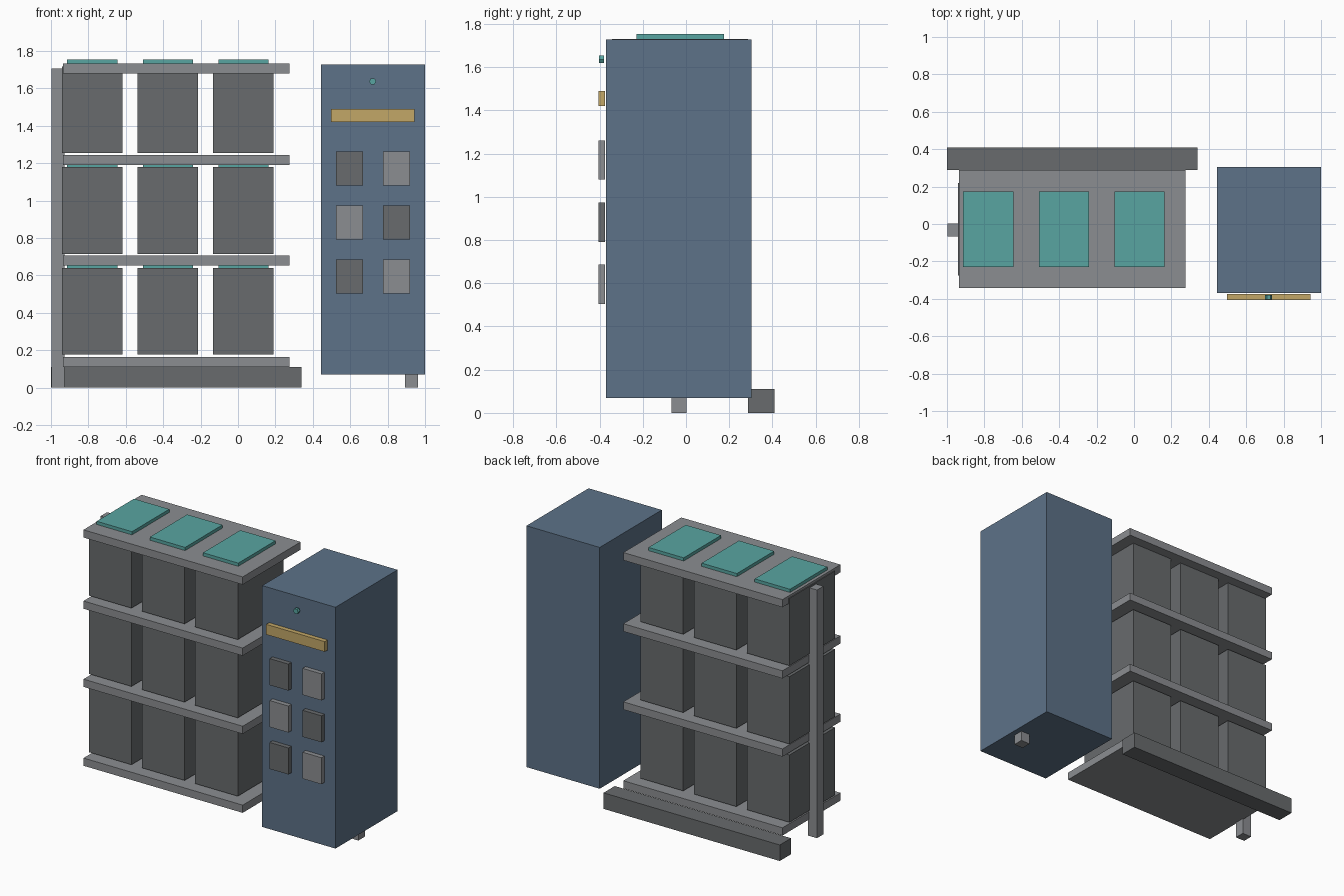
import bpy
import bmesh
from math import pi
from mathutils import Matrix

cube = bpy.data.objects.get("Cube")
if cube:
    bpy.data.objects.remove(cube, do_unlink=True)


def material(name, rgb):
    mat = bpy.data.materials.new(name)
    mat.use_nodes = True
    mat.diffuse_color = (*rgb, 1)
    mat.node_tree.nodes["Principled BSDF"].inputs["Base Color"].default_value = (*rgb, 1)
    return mat


LIGHT = material("light grey metal", (0.26, 0.27, 0.285))
DARK = material("dark grey", (0.138, 0.147, 0.153))
BLUE = material("slate blue", (0.109, 0.168, 0.246))
TEAL = material("teal", (0.098, 0.376, 0.356))
YELLOW = material("sand yellow", (0.54, 0.386, 0.136))


def finish(name, bm, mat):
    mesh = bpy.data.meshes.new(name)
    bm.to_mesh(mesh)
    bm.free()
    mesh.materials.append(mat)
    obj = bpy.data.objects.new(name, mesh)
    bpy.context.collection.objects.link(obj)
    return obj


def box(name, x, y, z, mat):
    """Box from its (low, high) limits on each axis."""
    bm = bmesh.new()
    limits = (x, y, z)
    centre = [(lo + hi) / 2 for lo, hi in limits]
    size = [hi - lo for lo, hi in limits]
    bmesh.ops.create_cube(bm, size=1, matrix=Matrix.Translation(centre) @ Matrix.Diagonal((*size, 1)))
    return finish(name, bm, mat)


# Rack: rear beam, shelves and support posts
box("rear_beam", (-1, 0.34), (0.288, 0.41), (0, 0.11), DARK)
for i, top in enumerate((0.164, 0.706, 1.243, 1.732)):
    box(f"shelf_{i + 1}", (-0.935, 0.275), (-0.342, 0.288), (top - 0.053, top), LIGHT)
for side, x in (("right", -0.962), ("left", 0.928)):
    box(f"{side}_post", (x - 0.035, x + 0.035), (-0.068, 0.002), (0, 1.705), LIGHT)

# Storage bins with lids, in three rows of three
for row in range(3):
    base = 0.177 + row * 0.538
    top = base + 0.463
    for col in range(3):
        x = -0.779 + col * 0.404
        tag = f"{row + 1}_{col + 1}"
        box(f"bin_{tag}", (x - 0.162, x + 0.162), (-0.275, 0.22), (base, top), DARK)
        box(f"bin_lid_{tag}", (x - 0.134, x + 0.134), (-0.23, 0.175), (top, top + 0.038), TEAL)

# Control cabinet
box("cabinet", (0.443, 1), (-0.37, 0.304), (0.07, 1.728), BLUE)
box("display_strip", (0.498, 0.943), (-0.405, -0.374), (1.42, 1.49), YELLOW)

# Chequered push panels on the cabinet front
for row in range(3):
    for col in range(2):
        x, z = 0.596 + col * 0.251, 1.171 - row * 0.288
        mat = LIGHT if (row + col) % 2 else DARK
        box(f"panel_{row + 1}_{col + 1}", (x - 0.072, x + 0.072), (-0.406, -0.374),
            (z - 0.091, z + 0.091), mat)

# Six-sided indicator lamp
lamp = bmesh.new()
turn = Matrix.Translation((0.72, -0.391, 1.637)) @ Matrix.Rotation(pi / 2, 4, "X")
bmesh.ops.create_cone(lamp, cap_ends=True, segments=6, radius1=0.019, radius2=0.019, depth=0.023,
                      matrix=turn @ Matrix.Rotation(pi / 2, 4, "Z"))
finish("indicator_lamp", lamp, TEAL)
